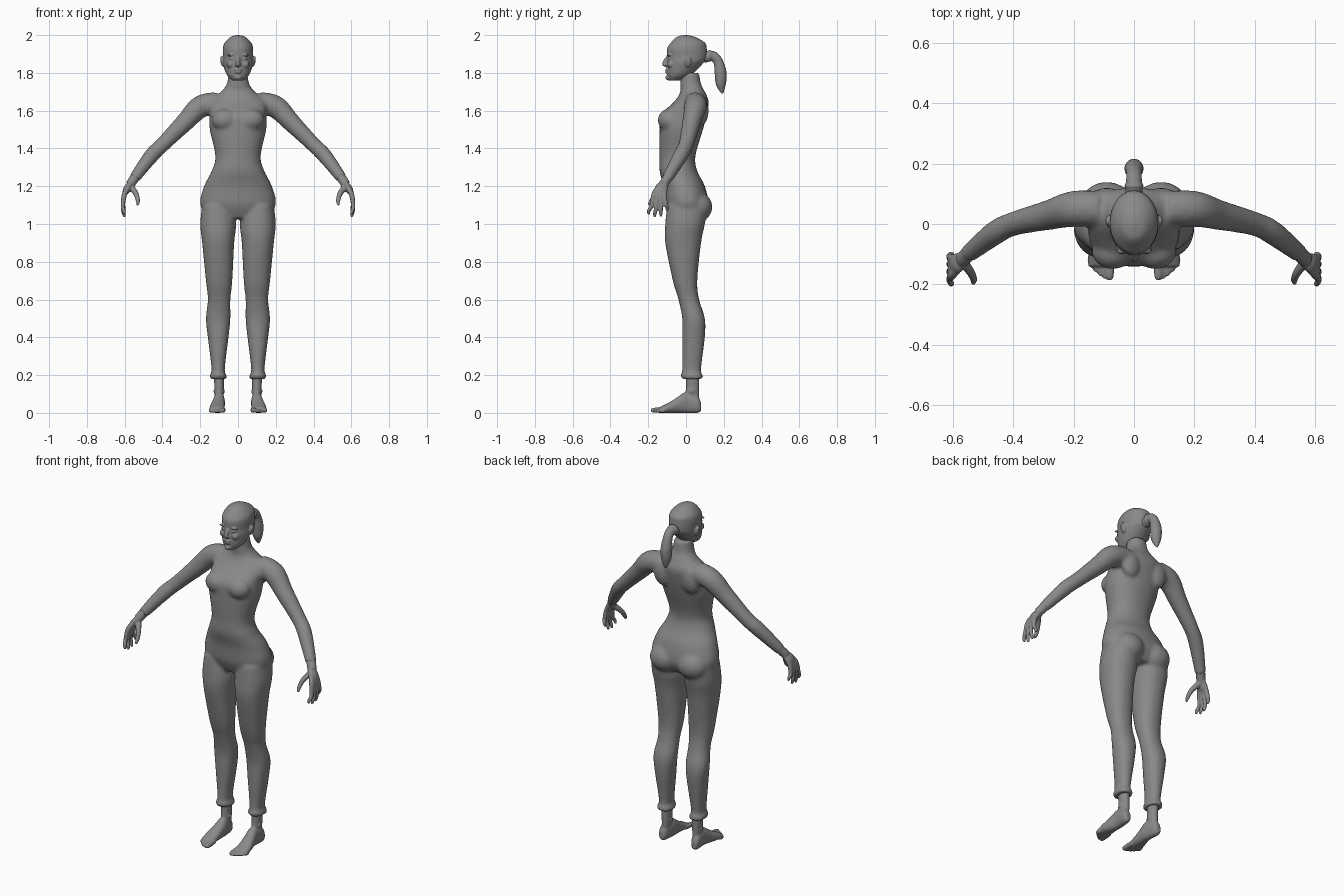
import bpy, bmesh, math
from mathutils import Vector, Matrix

cube = bpy.data.objects.get("Cube")
if cube:
    bpy.data.objects.remove(cube, do_unlink=True)

GREY = (.25, .25, .25, 1)
clay = bpy.data.materials.new("clay_grey")
clay.use_nodes = True
clay.diffuse_color = GREY
clay.node_tree.nodes["Principled BSDF"].inputs["Base Color"].default_value = GREY


def resample(rows, steps=5):
    """Pass a smooth curve through rows of equal length."""
    smooth = []
    last = len(rows) - 1
    for i in range(last):
        before, start, end, after = (rows[min(max(k, 0), last)] for k in range(i - 1, i + 3))
        for step in range(steps):
            t = step / steps
            smooth.append([q + t / 2 * (r - p + t * (2*p - 5*q + 4*r - e + t * (3*(q - r) + e - p)))
                           for p, q, r, e in zip(before, start, end, after)])
    return smooth + [list(rows[-1])]


def skin(bm, rings):
    """Bridge rings of points and close both ends."""
    loops = [[bm.verts.new(point) for point in ring] for ring in rings]
    count = len(loops[0])
    for lower, upper in zip(loops, loops[1:]):
        for i in range(count):
            j = (i + 1) % count
            bm.faces.new((lower[i], lower[j], upper[j], upper[i]))
    bm.faces.new(loops[0][::-1])
    bm.faces.new(loops[-1])


def circle(count):
    return [(math.cos(math.tau * i / count), math.sin(math.tau * i / count)) for i in range(count)]


def loft(bm, rows, axis="z", side=1, power=2.2):
    """Each row: position on the axis, then low and high bounds of the section."""
    rings = []
    for along, left, right, low, high in resample(rows):
        ring = []
        for c, s in circle(28):
            u = (left + right) / 2 + (right - left) / 2 * math.copysign(abs(c) ** (2 / power), c)
            v = (low + high) / 2 + (high - low) / 2 * math.copysign(abs(s) ** (2 / power), s)
            ring.append((side * u, v, along) if axis == "z" else (side * u, along, v))
        rings.append(ring)
    skin(bm, rings)


def tube(bm, rows, side=1):
    """Each row: x, y, z, radius."""
    rows = resample(rows)
    points = [Vector((side * row[0], row[1], row[2])) for row in rows]
    rings, turn, previous = [], None, None
    for i, point in enumerate(points):
        heading = (points[min(i + 1, len(points) - 1)] - points[max(i - 1, 0)]).normalized()
        if previous:
            turn = previous.rotation_difference(heading) @ turn
        else:
            turn = heading.to_track_quat("Z", "Y")
        previous = heading
        rings.append([point + turn @ Vector((c, s, 0)) * rows[i][3] for c, s in circle(16)])
    skin(bm, rings)


def blob(bm, centre, size, side=1, tilt=0):
    """An ellipsoid, mirrored to the given side."""
    x, y, z = centre
    place = Matrix.Translation((side * x, y, z)) @ Matrix.Rotation(side * tilt, 4, "Y")
    bmesh.ops.create_uvsphere(bm, u_segments=20, v_segments=12, radius=1,
                              matrix=place @ Matrix.Diagonal((*size, 1)))


def finish(name, bm, voxel, rounds):
    """Fuse the overlapping forms into one smooth skin."""
    bmesh.ops.recalc_face_normals(bm, faces=bm.faces)
    mesh = bpy.data.meshes.new(name)
    bm.to_mesh(mesh)
    bm.free()
    mesh.materials.append(clay)
    mesh.polygons.foreach_set("use_smooth", [True] * len(mesh.polygons))
    part = bpy.data.objects.new(name, mesh)
    bpy.context.collection.objects.link(part)
    fuse = part.modifiers.new("fuse", "REMESH")
    fuse.mode = "VOXEL"
    fuse.voxel_size = voxel
    fuse.use_smooth_shade = True
    soften = part.modifiers.new("soften", "SMOOTH")
    soften.factor = .5
    soften.iterations = rounds


def symmetric(rows):
    """Turn height, half width, front, back into section bounds."""
    return [(height, -half, half, front, back) for height, half, front, back in rows]


# Body: trunk and neck, legs down to the cuffs, arms down to the wrists
trunk = [(1.03, .13, -.08, .09), (1.1, .2, -.11, .12), (1.2, .18, -.12, .1),
         (1.28, .14, -.14, .06), (1.36, .12, -.14, .05), (1.5, .15, -.14, .09),
         (1.58, .15, -.13, .11), (1.65, .15, -.06, .12), (1.7, .09, -.03, .1),
         (1.74, .06, -.03, .08), (1.8, .05, -.03, .07)]
leg = [(1.1, .03, .19, -.1, .11), (1, .01, .2, -.11, .1), (.9, .02, .19, -.11, .08),
       (.7, .03, .17, -.07, .06), (.6, .04, .16, -.04, .07), (.5, .04, .17, -.02, .1),
       (.4, .05, .16, -.02, .1), (.23, .07, .14, -.02, .08), (.2, .06, .15, -.03, .09),
       (.18, .06, .15, -.02, .09)]
arm = [(.11, .05, 1.64, .06), (.2, .05, 1.62, .06), (.28, .03, 1.54, .05),
       (.4, 0, 1.42, .04), (.46, -.03, 1.36, .04), (.55, -.1, 1.24, .03)]

body = bmesh.new()
loft(body, symmetric(trunk))
for side in (1, -1):
    loft(body, leg, side=side)
    tube(body, arm, side)
    blob(body, (.07, -.09, 1.55), (.07, .06, .06), side)    # bust
    blob(body, (.09, .06, 1.09), (.09, .08, .08), side)     # buttock
    blob(body, (.09, .08, 1.6), (.06, .04, .08), side)      # shoulder blade
finish("body", body, voxel=.009, rounds=8)

# Head with brow, nose, lips and ears
skull = [(1.76, .03, -.09, -.03), (1.79, .06, -.1, .03), (1.85, .08, -.1, .09),
         (1.88, .08, -.1, .11), (1.93, .08, -.1, .11), (1.96, .07, -.08, .1),
         (1.99, .04, -.05, .05), (2, .01, -.01, .01)]
head = bmesh.new()
loft(head, symmetric(skull), power=2)
tube(head, [(0, -.09, 1.89, .01), (0, -.115, 1.85, .012), (0, -.1, 1.84, .01)])   # nose
for height, width in ((1.817, .022), (1.803, .018)):
    blob(head, (0, -.1, height), (width, .011, .006))       # lips
blob(head, (0, -.09, 1.775), (.02, .02, .015))              # chin
for side in (1, -1):
    blob(head, (.012, -.105, 1.843), (.007, .008, .006), side)         # nostril
    blob(head, (.035, -.09, 1.896), (.024, .01, .006), side, .15)      # brow
    blob(head, (.033, -.085, 1.875), (.014, .012, .008), side)         # eye
    blob(head, (.04, -.08, 1.845), (.02, .02, .02), side)              # cheek
    blob(head, (.083, .01, 1.86), (.01, .02, .03), side, .2)           # ear
finish("head", head, voxel=.004, rounds=5)

# Ponytail with its tie
ponytail = bmesh.new()
tube(ponytail, [(0, .09, 1.88, .03), (0, .14, 1.89, .027), (0, .17, 1.86, .026),
                (0, .183, 1.8, .032), (0, .185, 1.74, .027), (0, .193, 1.69, .006)])
blob(ponytail, (0, .125, 1.89), (.033, .012, .032))
finish("ponytail", ponytail, voxel=.005, rounds=4)

# Hands and bare feet
thumb = [(.57, -.12, 1.2, .018), (.54, -.16, 1.16, .014),
         (.53, -.185, 1.12, .011), (.533, -.198, 1.1, .006)]
instep = [(.08, .09, .12, .01, .05), (.06, .08, .13, 0, .09), (0, .07, .13, 0, .11),
          (-.05, .07, .14, 0, .08), (-.09, .07, .15, 0, .055), (-.14, .07, .15, 0, .03)]
ankle = [(.04, .08, .12, -.01, .07), (.14, .075, .125, 0, .07), (.23, .075, .13, 0, .07)]

for side, label in ((1, "left"), (-1, "right")):
    hand = bmesh.new()
    tube(hand, [(.53, -.08, 1.27, .028), (.55, -.1, 1.24, .026), (.57, -.12, 1.21, .025)], side)
    blob(hand, (.586, -.13, 1.187), (.02, .034, .038), side, -.5)      # palm
    for finger, tip in enumerate((1.05, 1.036, 1.04, 1.07)):
        knuckle = -.168 + .018 * finger
        reach = -.197 + .032 * finger
        middle = (knuckle + reach) / 2
        tube(hand, [(.57, knuckle / 2 - .05, 1.21, .014), (.6, knuckle, 1.16, .014),
                    (.61, middle, tip / 2 + .57, .011), (.605, reach, tip + .02, .01),
                    (.6, reach, tip, .006)], side)
    tube(hand, thumb, side)
    finish(label + "_hand", hand, voxel=.004, rounds=4)

    foot = bmesh.new()
    loft(foot, instep, "y", side)
    loft(foot, ankle, side=side)
    for toe in range(5):
        across = .08 + .016 * toe
        radius = .01 if toe else .014
        end = -.186 + .003 * toe + .002 * toe ** 2
        tube(foot, [(across, -.11, .018, radius), (across, end + .02, radius, radius),
                    (across, end, radius, radius * .6)], side)
    for x in (.08, .12):
        blob(foot, (x, .03, .115), (.01, .015, .016), side)            # ankle bone
    finish(label + "_foot", foot, voxel=.005, rounds=4)
